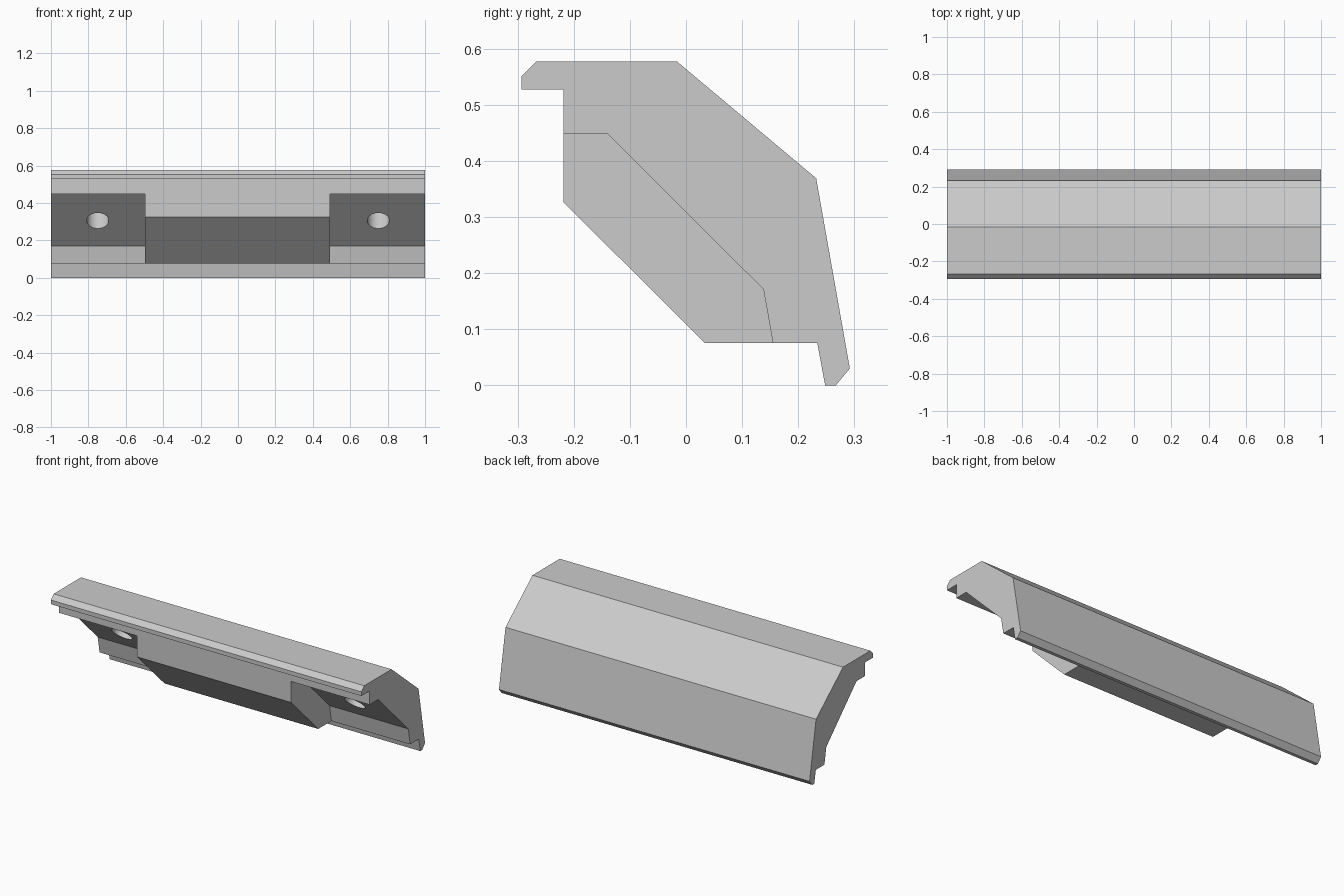
import bpy
import bmesh
import math
from mathutils import Matrix, Vector

cube = bpy.data.objects.get("Cube")
if cube:
    bpy.data.objects.remove(cube, do_unlink=True)

grey = bpy.data.materials.new("light grey")
grey.use_nodes = True
grey.diffuse_color = (0.6, 0.6, 0.6, 1)
grey.node_tree.nodes["Principled BSDF"].inputs["Base Color"].default_value = (0.6, 0.6, 0.6, 1)


def finish(name, bm):
    bmesh.ops.recalc_face_normals(bm, faces=bm.faces)
    mesh = bpy.data.meshes.new(name)
    bm.to_mesh(mesh)
    bm.free()
    mesh.materials.append(grey)
    obj = bpy.data.objects.new(name, mesh)
    bpy.context.collection.objects.link(obj)
    return obj


def prism(name, profile, x0, x1):
    """Extrude a (y, z) profile along x."""
    bm = bmesh.new()
    face = bm.faces.new([bm.verts.new((x0, y, z)) for y, z in profile])
    new = bmesh.ops.extrude_face_region(bm, geom=[face])["geom"]
    bmesh.ops.translate(bm, vec=(x1 - x0, 0, 0),
                        verts=[v for v in new if isinstance(v, bmesh.types.BMVert)])
    return finish(name, bm)


def drill(name, centre, axis, radius, depth):
    """Cylinder reaching the given depth below the centre, and as far above it."""
    bm = bmesh.new()
    turn = Vector(axis).to_track_quat("Z", "Y").to_matrix().to_4x4()
    bmesh.ops.create_cone(bm, cap_ends=True, segments=32, radius1=radius, radius2=radius,
                          depth=2 * depth, matrix=Matrix.Translation(centre) @ turn)
    return finish(name, bm)


def cut(target, cutter):
    cutter.hide_render = True
    mod = target.modifiers.new("cut", "BOOLEAN")
    mod.operation = "DIFFERENCE"
    mod.solver = "EXACT"
    mod.object = cutter
    bpy.context.view_layer.objects.active = target
    bpy.ops.object.modifier_apply(modifier=mod.name)
    bpy.data.objects.remove(cutter, do_unlink=True)


# Full-length rail, including the central block and both lips
rail = prism("angled_rail", [
    (-0.293, 0.527), (-0.293, 0.551), (-0.267, 0.577), (-0.016, 0.577),
    (0.232, 0.369), (0.292, 0.03), (0.267, 0), (0.248, 0),
    (0.234, 0.075), (0.034, 0.075), (-0.218, 0.326), (-0.218, 0.527)], -1, 1)

# Recesses at both ends leave the central block standing proud
recess = [(-0.25, 0.448), (-0.14, 0.448), (0.138, 0.171),
          (0.155, 0.075), (0.16, 0.047), (-0.25, 0.047)]
for x0, x1 in ((-1.1, -0.497), (0.493, 1.1)):
    cut(rail, prism("recess_cutter", recess, x0, x1))

# Blind screw holes square to the sloping recess faces
for x in (-0.75, 0.75):
    cut(rail, drill("hole_cutter", (x, 0.003, 0.305), (0, 1, 1), 0.059, 0.14))

bpy.ops.object.select_all(action="DESELECT")
rail.select_set(True)
bpy.context.view_layer.objects.active = rail
bpy.ops.object.shade_smooth_by_angle(angle=math.radians(25))
